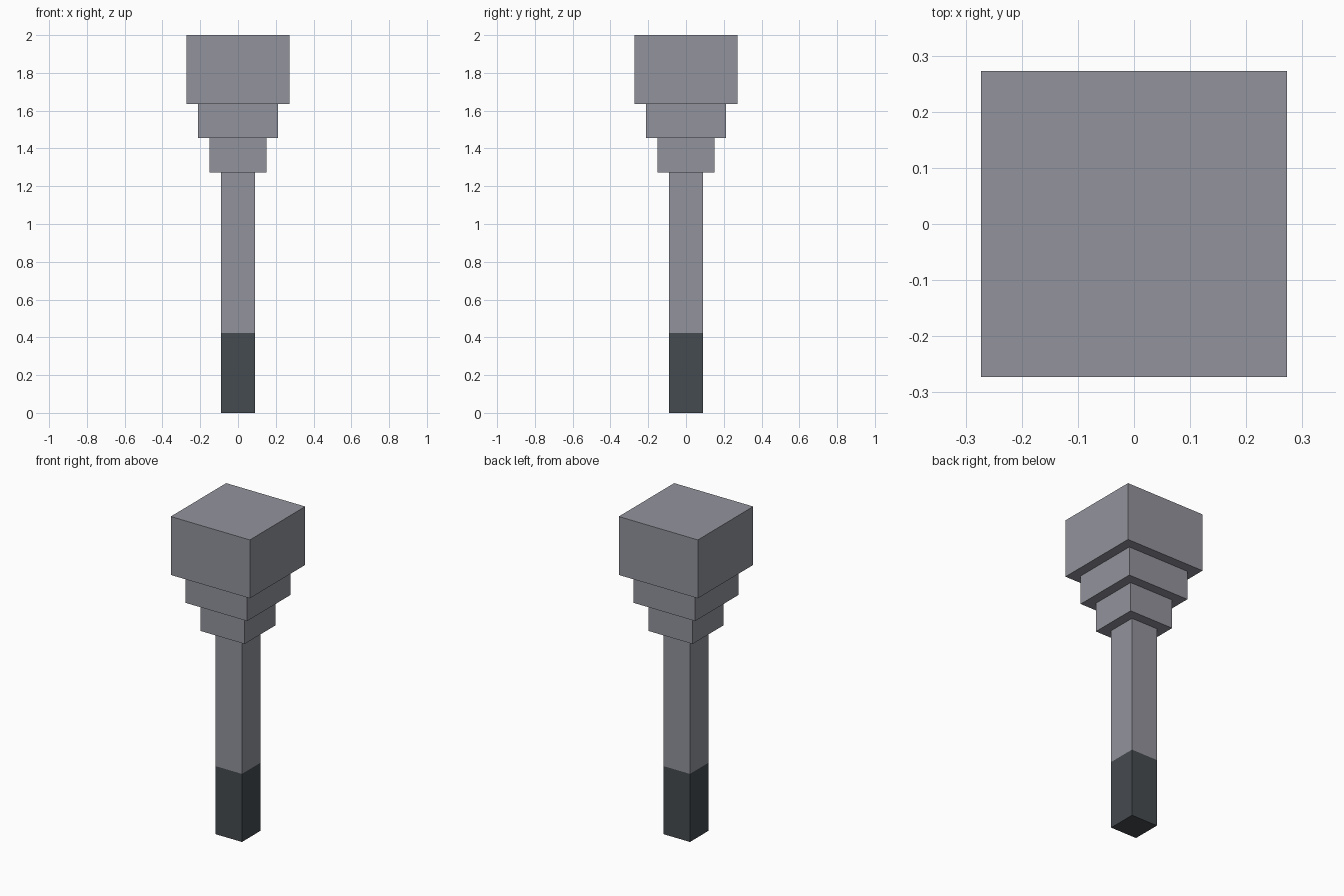
import bpy

cube = bpy.data.objects.get("Cube")
if cube:
    bpy.data.objects.remove(cube, do_unlink=True)


def make_material(name, rgb):
    mat = bpy.data.materials.new(name)
    mat.use_nodes = True
    color = (*rgb, 1.0)
    mat.diffuse_color = color
    bsdf = next(n for n in mat.node_tree.nodes if n.type == "BSDF_PRINCIPLED")
    bsdf.inputs["Base Color"].default_value = color
    return mat


def square_block(name, width, bottom, top, mat):
    bpy.ops.mesh.primitive_cube_add(size=1, location=(0, 0, (bottom + top) / 2))
    obj = bpy.context.object
    obj.name = obj.data.name = name
    obj.scale = (width, width, top - bottom)
    bpy.ops.object.transform_apply(location=False, rotation=False, scale=True)
    obj.data.materials.append(mat)
    return obj


grey = make_material("metal grey", (0.29, 0.295, 0.335))
dark = make_material("dark grip", (0.06, 0.07, 0.08))

# Handle: dark grip below a plain shaft
square_block("grip", 0.182, 0, 0.424, dark)
square_block("shaft", 0.182, 0.424, 1.273, grey)

# Head: two widening collars under a large block
square_block("lower_collar", 0.303, 1.273, 1.455, grey)
square_block("upper_collar", 0.424, 1.455, 1.636, grey)
square_block("head", 0.545, 1.636, 2, grey)
